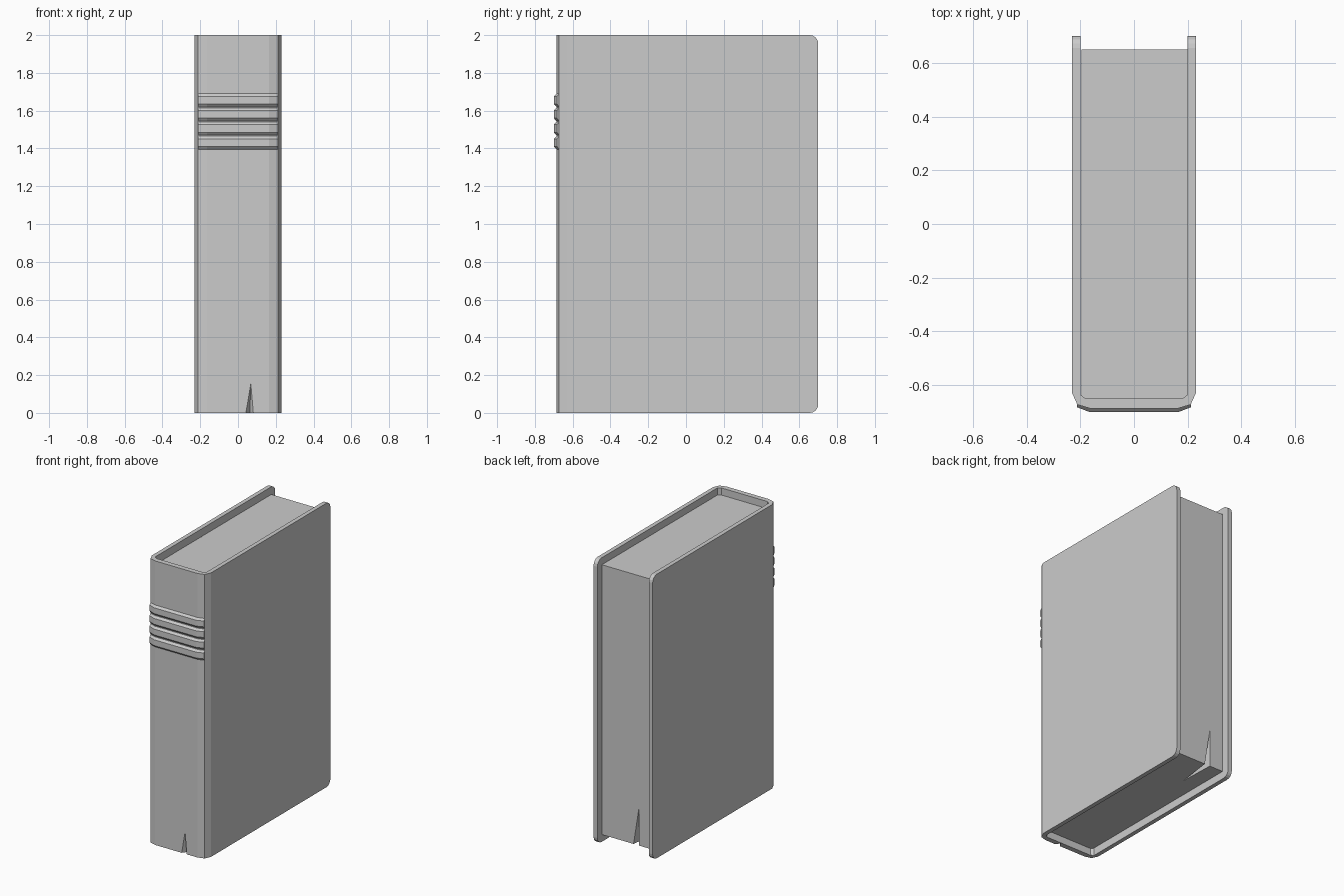
import bpy, bmesh
from mathutils import Vector

if "Cube" in bpy.data.objects:
    bpy.data.objects.remove(bpy.data.objects["Cube"])


def finish(name, bm):
    bmesh.ops.recalc_face_normals(bm, faces=bm.faces[:])
    mesh = bpy.data.meshes.new(name)
    bm.to_mesh(mesh)
    bm.free()
    obj = bpy.data.objects.new(name, mesh)
    bpy.context.collection.objects.link(obj)
    return obj


def loft(levels):
    """Closed solid from a stack of (xy outline, z) rings."""
    bm = bmesh.new()
    rings = [[bm.verts.new((x, y, z)) for x, y in pts] for pts, z in levels]
    bm.faces.new(rings[0])
    bm.faces.new(rings[-1])
    n = len(rings[0])
    for a, b in zip(rings, rings[1:]):
        for i in range(n):
            j = (i + 1) % n
            bm.faces.new((a[i], a[j], b[j], b[i]))
    return bm


def mirrored(half):
    return half + [(-x, y) for x, y in reversed(half)]


def notch(target, left, right, tip, apex):
    """Cut a splinter-shaped crack that narrows to an inner apex."""
    inner = Vector(apex)
    bm = bmesh.new()
    base = [bm.verts.new(inner + (Vector(p) - inner) * 1.03) for p in (left, right, tip)]
    top = bm.verts.new(inner)
    for f in (base, (base[0], base[1], top), (base[1], base[2], top), (base[2], base[0], top)):
        bm.faces.new(f)
    cutter = finish("crack_cutter", bm)
    cutter.hide_render = True
    mod = target.modifiers.new("crack", 'BOOLEAN')
    mod.operation = 'DIFFERENCE'
    mod.solver = 'EXACT'
    mod.object = cutter
    bpy.context.view_layer.objects.active = target
    bpy.ops.object.modifier_apply(modifier=mod.name)
    bpy.data.objects.remove(cutter)


# Cover: U-shaped profile, with rounded outer corners on both boards
profile = mirrored([(0.18, -0.65), (0.20, -0.635), (0.20, 0.70), (0.23, 0.70),
                    (0.23, -0.63), (0.211, -0.672), (0.165, -0.686)])
# reorder into a single loop: inner right -> outer right -> outer left -> inner left
bm = loft([(profile, 0), (profile, 2)])
corners = [e for e in bm.edges
           if all(v.co.y > 0.69 for v in e.verts)
           and abs(e.verts[0].co.z - e.verts[1].co.z) < 1e-4]
bmesh.ops.bevel(bm, geom=corners, offset=0.045, segments=4, profile=0.5, affect='EDGES')
cover = finish("cover", bm)
notch(cover, (0.04, -0.686, -0.01), (0.082, -0.686, -0.01), (0.068, -0.686, 0.155),
      (0.062, -0.655, -0.01))

# Page block, slightly recessed on three sides
page_outline = [(-0.195, -0.65), (0.20, -0.65), (0.20, 0.65), (-0.195, 0.65)]
pages = finish("pages", loft([(page_outline, 0.05), (page_outline, 1.95)]))
notch(pages, (-0.088, 0.65, 0.04), (-0.045, 0.65, 0.04), (-0.088, 0.65, 0.31),
      (-0.08, 0.38, 0.04))

# Raised bands across the spine
band_base = mirrored([(0.205, -0.655), (0.211, -0.672), (0.165, -0.686)])
band_outer = mirrored([(0.205, -0.655), (0.212, -0.682), (0.165, -0.70)])
for i in range(4):
    z = 1.395 + i * 0.075
    finish(f"spine_band_{i + 1}", loft([(band_base, z), (band_outer, z + 0.015),
                                        (band_outer, z + 0.056), (band_base, z + 0.07)]))
